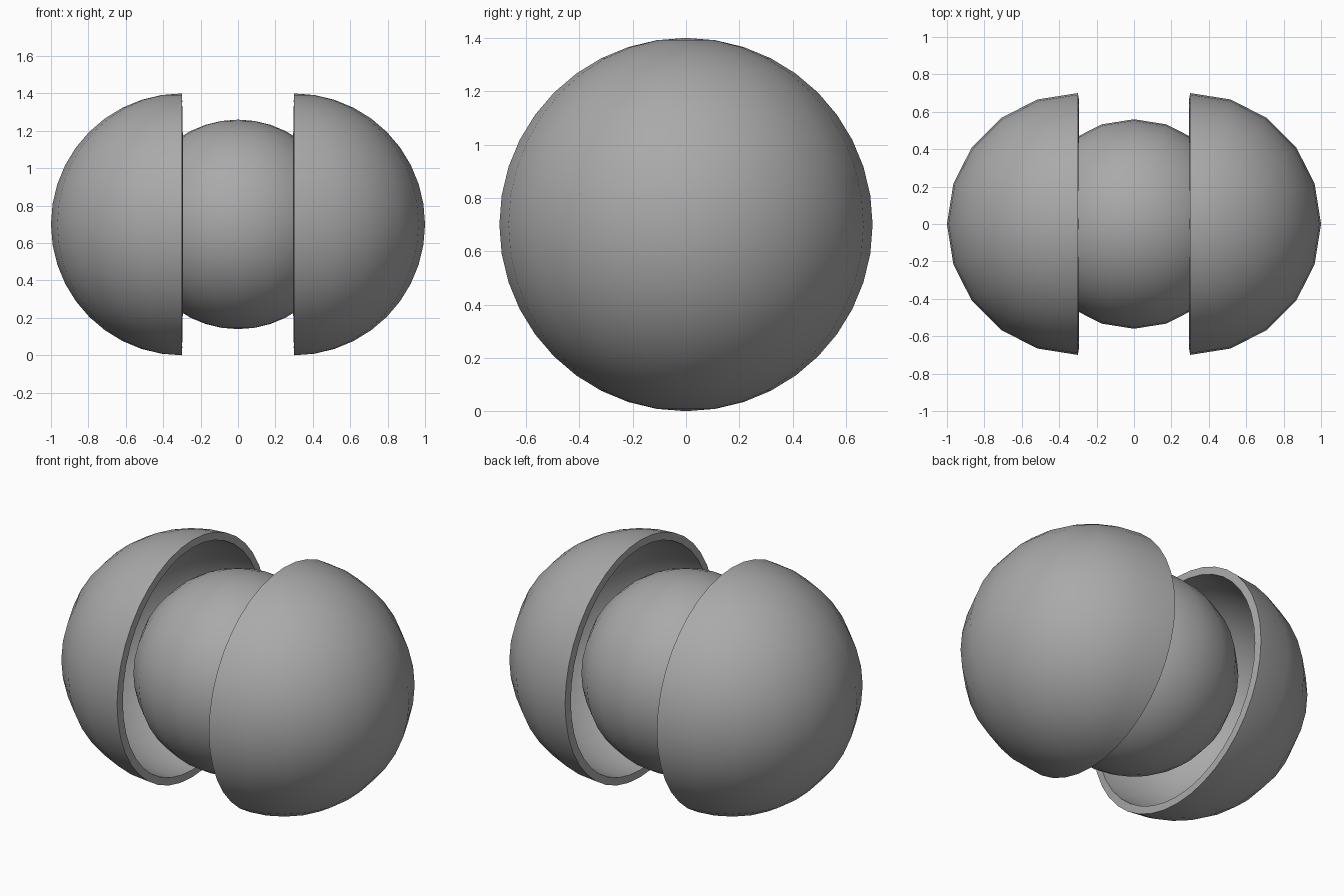
import bpy, bmesh

if "Cube" in bpy.data.objects:
    bpy.data.objects.remove(bpy.data.objects["Cube"])

RADIUS = 0.7      # outer shell radius
CORE = 0.56       # inner ball radius
GAP = 0.3         # distance of each shell's centre from the middle
WALL = 0.044      # shell wall thickness

grey = bpy.data.materials.new("mid_grey")
grey.diffuse_color = (0.4, 0.4, 0.4, 1)
grey.use_nodes = True
grey.node_tree.nodes["Principled BSDF"].inputs["Base Color"].default_value = grey.diffuse_color


def ball(name, radius, x, side=0):
    """Ball, or the half of it that faces the given x side."""
    bm = bmesh.new()
    bmesh.ops.create_uvsphere(bm, u_segments=20, v_segments=20, radius=radius)
    if side:
        cut = [v for v in bm.verts if v.co.x * side < -1e-4]
        bmesh.ops.delete(bm, geom=cut, context='VERTS')
    mesh = bpy.data.meshes.new(name)
    bm.to_mesh(mesh)
    bm.free()
    mesh.materials.append(grey)
    obj = bpy.data.objects.new(name, mesh)
    obj.location = (x, 0, RADIUS)
    bpy.context.collection.objects.link(obj)
    bpy.ops.object.select_all(action='DESELECT')
    obj.select_set(True)
    bpy.context.view_layer.objects.active = obj
    if side:
        # hollow the half ball, leaving a flat rim
        wall = obj.modifiers.new("wall", 'SOLIDIFY')
        wall.thickness = WALL
        wall.offset = -1
        bpy.ops.object.modifier_apply(modifier=wall.name)
    bpy.ops.object.shade_smooth_by_angle()
    return obj


# Ball in the middle
ball("inner_ball", CORE, 0)

# Two hollow half shells, pulled apart
for name, side in (("left_shell", -1), ("right_shell", 1)):
    ball(name, RADIUS, side * GAP, side)
